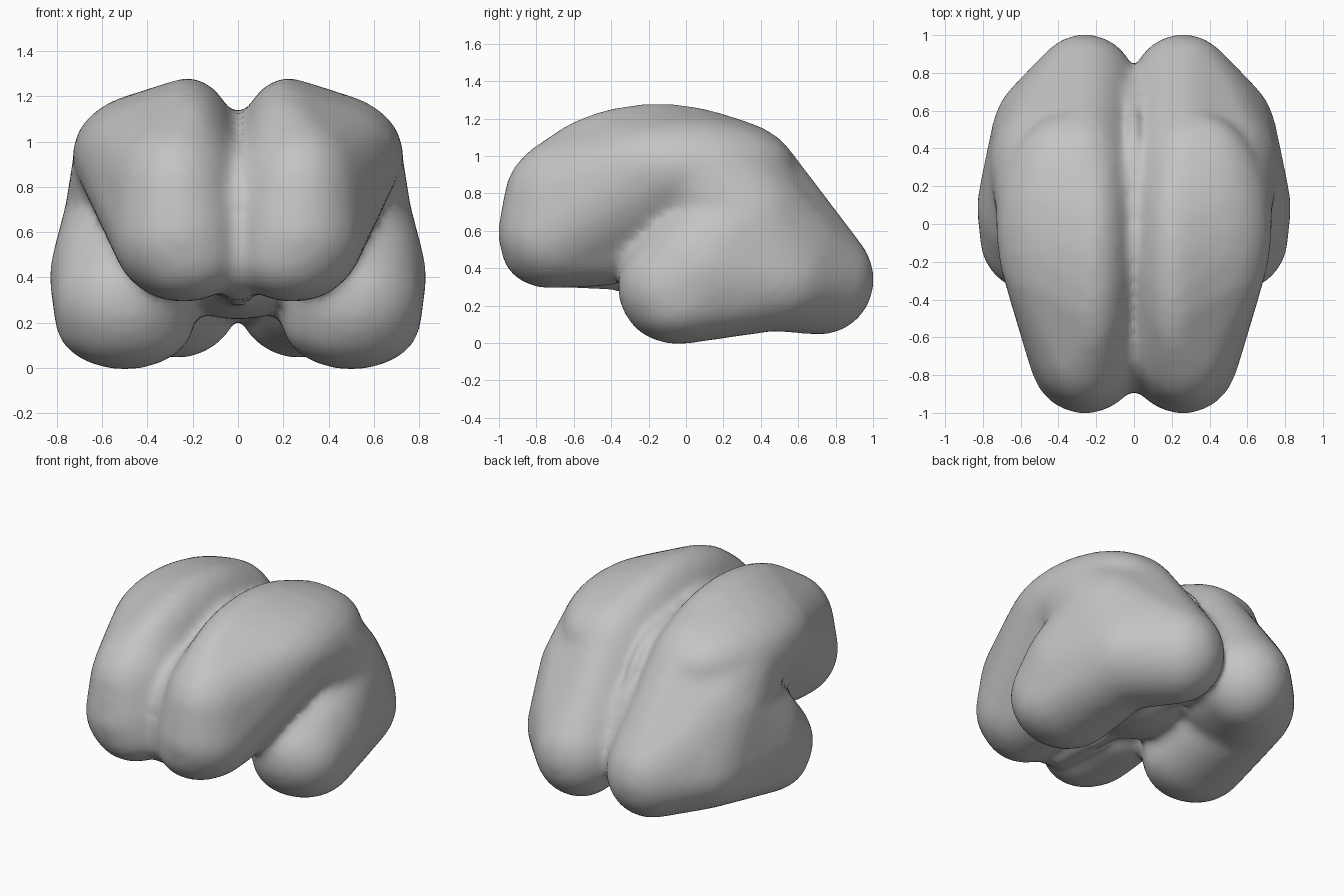
import bpy
import bmesh
from mathutils import Vector

default = bpy.data.objects.get("Cube")
if default:
    bpy.data.objects.remove(default, do_unlink=True)

# Each ellipsoid is (centre, radii); a lobe is the skin around several of them
FRONT_POLE = ((.26, -.69, .59), (.29, .31, .29))
FRONT_BASE = ((.23, -.74, .50), (.25, .24, .20))
FRONT_FLOOR = ((.24, -.45, .50), (.25, .25, .19))
FRONT_CROWN = ((.27, -.55, .76), (.30, .42, .36))
CROWN = ((.22, -.15, .90), (.23, .68, .375))
UPPER_SIDE = ((.36, -.02, .94), (.365, .60, .275))
REAR_CROWN = ((.27, .22, .83), (.28, .40, .36))
REAR_UPPER = ((.36, .10, .91), (.365, .40, .29))
REAR_SIDE = ((.41, .32, .64), (.355, .35, .36))
REAR_MID = ((.35, .51, .45), (.33, .34, .36))
REAR_POLE = ((.26, .72, .34), (.27, .28, .29))
TEMPLE_TIP = ((.51, -.08, .30), (.30, .28, .28))
TEMPLE_BASE = ((.50, -.04, .20), (.30, .28, .20))
TEMPLE_SIDE = ((.55, .09, .40), (.275, .33, .35))
TEMPLE_REAR = ((.46, .45, .36), (.29, .35, .29))

HEMISPHERE = [
    [FRONT_POLE, FRONT_BASE, FRONT_FLOOR, FRONT_CROWN, CROWN, UPPER_SIDE],
    [CROWN, UPPER_SIDE, REAR_CROWN, REAR_UPPER],
    [REAR_CROWN, REAR_UPPER, REAR_SIDE, REAR_MID, REAR_POLE],
    [REAR_SIDE, REAR_MID, REAR_POLE, TEMPLE_REAR],
    [TEMPLE_TIP, TEMPLE_BASE, TEMPLE_SIDE, TEMPLE_REAR],
    [TEMPLE_SIDE, TEMPLE_REAR, REAR_SIDE],
]

# Narrow core that sets the depth of the groove, and the bridge underneath
CORE = [
    [((0, -.55, .65), (.07, .33, .33)),
     ((0, -.66, .50), (.11, .22, .20)),
     ((0, -.40, .50), (.11, .20, .20)),
     ((0, -.05, .78), (.07, .55, .35)),
     ((0, .26, .72), (.07, .36, .35)),
     ((0, .62, .42), (.08, .19, .20))],
    [((0, .10, .47), (.35, .42, .25))],
]

# Allowance for the slight shrinking of the softening step
ALLOWANCE = .008


def add_lobe(target, ellipsoids, side):
    """Wrap a convex skin around the ellipsoids and append it to the mesh."""
    bm = bmesh.new()
    ball = bmesh.new()
    bmesh.ops.create_icosphere(ball, subdivisions=3, radius=1)
    for centre, radii in ellipsoids:
        for v in ball.verts:
            p = Vector([c + (r + ALLOWANCE) * u
                        for c, r, u in zip(centre, radii, v.co)])
            p.x *= side
            bm.verts.new(p)
    ball.free()
    bmesh.ops.convex_hull(bm, input=bm.verts[:])
    loose = [v for v in bm.verts if not v.link_faces]
    bmesh.ops.delete(bm, geom=loose, context='VERTS')
    bmesh.ops.recalc_face_normals(bm, faces=bm.faces[:])
    copies = {v: target.verts.new(v.co) for v in bm.verts}
    for f in bm.faces:
        target.faces.new([copies[v] for v in f.verts])
    bm.free()


# Both hemispheres and the core in one mesh
body = bmesh.new()
for side in (1, -1):
    for lobe in HEMISPHERE:
        add_lobe(body, lobe, side)
for part in CORE:
    add_lobe(body, part, 1)
mesh = bpy.data.meshes.new("brain")
body.to_mesh(mesh)
body.free()
brain = bpy.data.objects.new("brain", mesh)
bpy.context.collection.objects.link(brain)

# Fuse the lobes and soften the creases between them
fuse = brain.modifiers.new("fuse", 'REMESH')
fuse.mode = 'VOXEL'
fuse.voxel_size = .025
fuse.use_smooth_shade = True
soften = brain.modifiers.new("soften", 'SMOOTH')
soften.factor = .5
soften.iterations = 16

# Single plain grey
grey = bpy.data.materials.new("grey")
grey.use_nodes = True
colour = (.55, .55, .55, 1)
grey.diffuse_color = colour
grey.node_tree.nodes["Principled BSDF"].inputs["Base Color"].default_value = colour
mesh.materials.append(grey)
